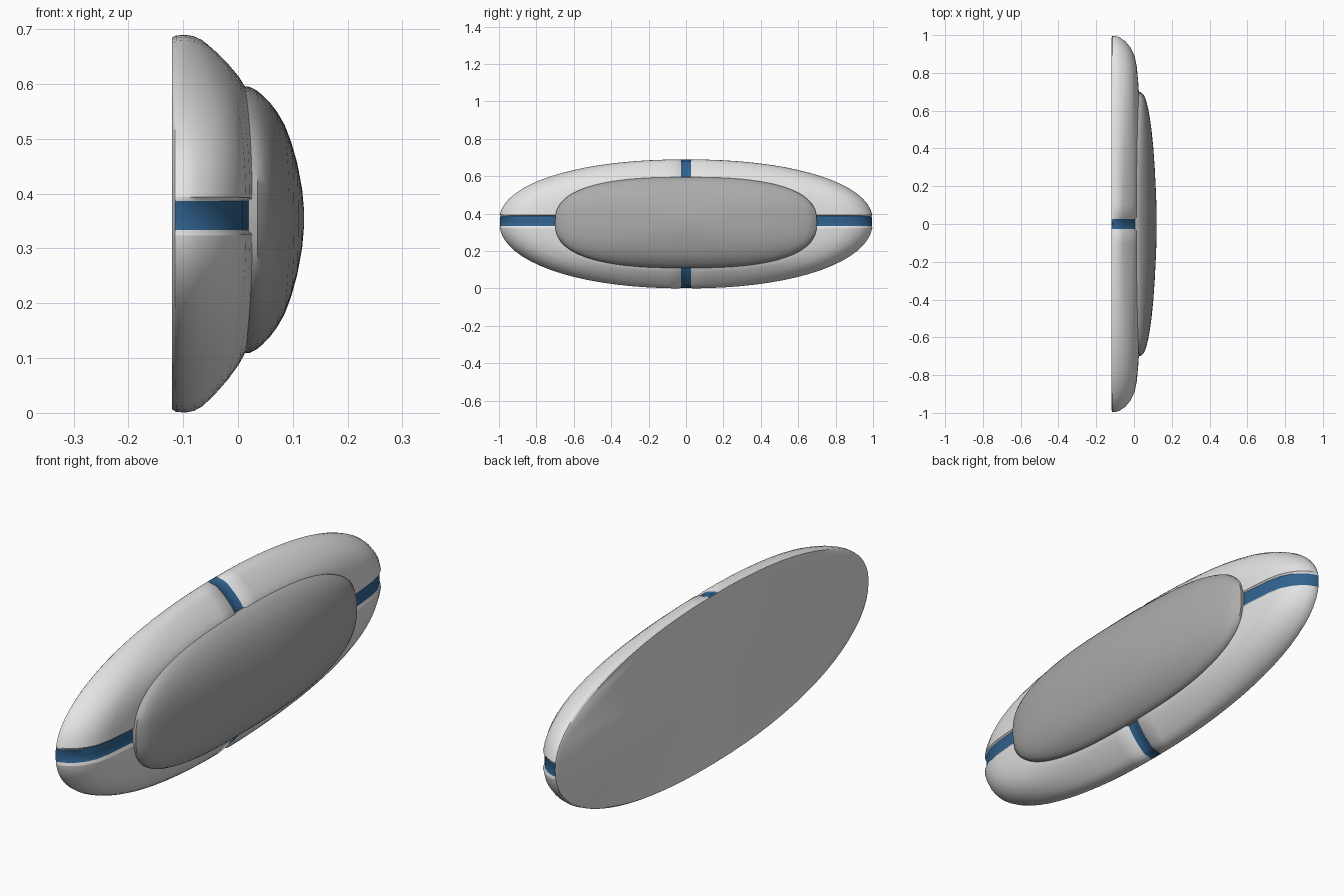
import bpy, bmesh, math
from mathutils import Vector

if "Cube" in bpy.data.objects:
    bpy.data.objects.remove(bpy.data.objects["Cube"])

SEG = 72
BAND_Z = 0.36


def material(name, rgb):
    m = bpy.data.materials.new(name)
    m.diffuse_color = (*rgb, 1)
    m.use_nodes = True
    m.node_tree.nodes["Principled BSDF"].inputs["Base Color"].default_value = m.diffuse_color
    return m


light_grey = material("light grey", (0.78, 0.78, 0.78))
mid_grey = material("mid grey", (0.41, 0.41, 0.41))
blue = material("blue", (0.03, 0.125, 0.28))


def oval(angle, half_y, up, down, mid, n):
    """Point (y, z) on a slightly squared oval."""
    c, s = math.cos(angle), math.sin(angle)
    y = math.copysign(abs(c) ** (2 / n), c) * half_y
    z = math.copysign(abs(s) ** (2 / n), s) * (up if s > 0 else down)
    return Vector((y, mid + z))


def outer(a):
    return oval(a, 1.0, 0.33, 0.36, BAND_Z, 2.15)


def inner(a):
    return oval(a, 0.70, 0.24, 0.246, 0.355, 2.6)


def loft(bm, rings):
    """Skin successive closed rings of points."""
    loops = [[bm.verts.new(p) for p in ring] for ring in rings]
    for r0, r1 in zip(loops, loops[1:]):
        for i in range(SEG):
            j = (i + 1) % SEG
            bm.faces.new((r0[i], r0[j], r1[j], r1[i]))
    return loops


def finish(bm, name, mats):
    me = bpy.data.meshes.new(name)
    bm.to_mesh(me)
    bm.free()
    ob = bpy.data.objects.new(name, me)
    bpy.context.collection.objects.link(ob)
    for m in mats:
        me.materials.append(m)
    bpy.ops.object.select_all(action='DESELECT')
    ob.select_set(True)
    bpy.context.view_layer.objects.active = ob
    bpy.ops.object.shade_smooth_by_angle(angle=math.radians(45))
    return ob


angles = [2 * math.pi * i / SEG for i in range(SEG)]

# Housing: (inset from rim to lens edge, x at top and bottom, x at the ends)
profile = [(0.06, -0.12, -0.12), (0.015, -0.113, -0.115), (0.0, -0.096, -0.10),
           (0.03, -0.08, -0.075), (0.10, -0.066, -0.045), (0.20, -0.054, -0.02),
           (0.35, -0.038, 0.003), (0.55, -0.019, 0.015), (0.80, 0.001, 0.022),
           (1.0, 0.013, 0.026), (1.12, 0.016, 0.026)]
rings = []
for t, x_top, x_end in profile:
    ring = []
    for a in angles:
        w = math.cos(a) ** 2
        p = outer(a).lerp(inner(a), t)
        ring.append((x_top * (1 - w) + x_end * w, p.x, p.y))
    rings.append(ring)
bm = bmesh.new()
loops = loft(bm, rings)
bm.faces.new(loops[0])
bm.faces.new(loops[-1])
bmesh.ops.recalc_face_normals(bm, faces=bm.faces)

# Four recessed blue strips cut across the housing
HALF = 0.027
for axis, mid in ((1, 0.0), (2, BAND_Z)):
    for d in (-HALF - 0.008, -HALF, HALF, HALF + 0.008):
        co, no = Vector((0, 0, 0)), Vector((0, 0, 0))
        co[axis], no[axis] = mid + d, 1
        bmesh.ops.bisect_plane(bm, geom=bm.verts[:] + bm.edges[:] + bm.faces[:],
                               plane_co=co, plane_no=no, dist=1e-5)
bm.normal_update()


def in_band(p):
    return min(abs(p.y), abs(p.z - BAND_Z)) < HALF + 1e-4


for f in bm.faces:
    c = f.calc_center_median()
    if in_band(c) and c.x > -0.117 and f.normal.x > -0.8:
        f.material_index = 1
moves = [(v, v.normal.copy()) for v in bm.verts if in_band(v.co) and v.co.x > -0.11]
for v, n in moves:
    v.co -= n * 0.007
finish(bm, "housing", [light_grey, blue])

# Lens: domed oval seated on the housing (scale, x at top and bottom, x at ends)
dome = [(0.97, -0.02, -0.01), (1.0, 0.008, 0.022), (1.0, 0.02, 0.036),
        (0.975, 0.033, 0.052), (0.935, 0.045, 0.064), (0.88, 0.058, 0.074),
        (0.81, 0.071, 0.083), (0.71, 0.085, 0.093), (0.58, 0.097, 0.102),
        (0.42, 0.108, 0.110), (0.22, 0.117, 0.117), (0.08, 0.12, 0.12)]
rings = []
for k, x_top, x_end in dome:
    ring = []
    for a in angles:
        w = math.cos(a) ** 2
        p = inner(a)
        ring.append((x_top * (1 - w) + x_end * w, p.x * k, 0.355 + (p.y - 0.355) * k))
    rings.append(ring)
bm = bmesh.new()
loops = loft(bm, rings)
bm.faces.new(loops[0])
bm.faces.new(loops[-1])
bmesh.ops.recalc_face_normals(bm, faces=bm.faces)
finish(bm, "lens", [mid_grey])
